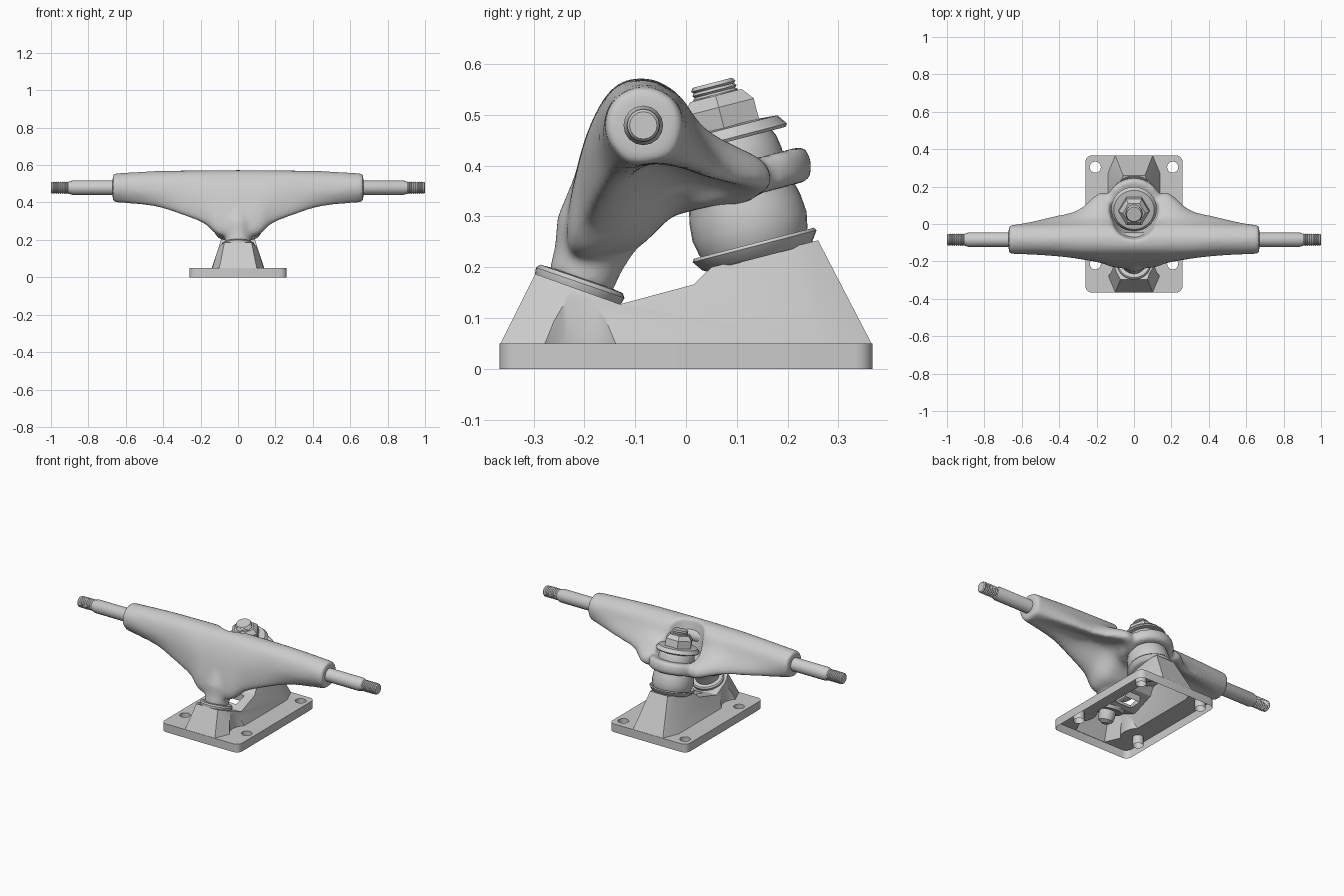
import bpy, bmesh
from math import sin, cos, pi, radians
from mathutils import Vector, Matrix

if "Cube" in bpy.data.objects:
    bpy.data.objects.remove(bpy.data.objects["Cube"])


def make(name, verts, faces, matrix=None, smooth=None):
    me = bpy.data.meshes.new(name)
    me.from_pydata([tuple(v) for v in verts], [], faces)
    if matrix:
        me.transform(matrix)
    bm = bmesh.new()
    bm.from_mesh(me)
    bmesh.ops.recalc_face_normals(bm, faces=bm.faces)
    bm.to_mesh(me)
    bm.free()
    ob = bpy.data.objects.new(name, me)
    bpy.context.collection.objects.link(ob)
    if smooth:
        shade(ob, smooth)
    return ob


def activate(ob):
    bpy.ops.object.select_all(action='DESELECT')
    ob.select_set(True)
    bpy.context.view_layer.objects.active = ob


def shade(ob, angle):
    activate(ob)
    bpy.ops.object.shade_smooth_by_angle(angle=radians(angle))


def stack(name, rings, matrix=None, smooth=None):
    """Skin a list of equal-length point rings and cap both ends."""
    n = len(rings[0])
    verts = [v for r in rings for v in r]
    faces = [(i * n + j, i * n + (j + 1) % n, (i + 1) * n + (j + 1) % n, (i + 1) * n + j)
             for i in range(len(rings) - 1) for j in range(n)]
    faces += [tuple(range(n)), tuple(range(len(verts) - n, len(verts)))]
    return make(name, verts, faces, matrix, smooth)


def lathe(name, profile, matrix=None, n=32, smooth=35):
    """Turn (radius, height) pairs about the local z axis."""
    rings = [[(r * cos(2 * pi * k / n), r * sin(2 * pi * k / n), h) for k in range(n)]
             for r, h in profile]
    return stack(name, rings, matrix, smooth)


def modify(ob, kind, **settings):
    m = ob.modifiers.new(kind.title(), kind)
    for k, v in settings.items():
        setattr(m, k, v)
    activate(ob)
    bpy.ops.object.modifier_apply(modifier=m.name)


def boolean(ob, tool, op='DIFFERENCE'):
    tool.hide_render = True
    modify(ob, 'BOOLEAN', object=tool, operation=op, solver='EXACT')
    bpy.data.objects.remove(tool)


def curve_through(pts, steps, closed):
    """Catmull-Rom points through pts, which may be vectors."""
    n = len(pts)
    out = []
    for i in range(n if closed else n - 1):
        idx = [(i + d) % n if closed else min(max(i + d, 0), n - 1) for d in (-1, 0, 1, 2)]
        a, b, c, d = (pts[j] for j in idx)
        for s in range(steps):
            t = s / steps
            out.append(0.5 * (2 * b + (c - a) * t + (2 * a - 5 * b + 4 * c - d) * t * t
                              + (3 * b - a - 3 * c + d) * t ** 3))
    if not closed:
        out.append(pts[-1])
    return out


KING = Matrix.Translation((0, 0.14, 0.222)) @ Matrix.Rotation(radians(14.5), 4, 'X')
PIVOT = Matrix.Translation((0, -0.212, 0.158)) @ Matrix.Rotation(radians(-19), 4, 'X')
AXLE = Matrix.Translation((0, -0.084, 0.479)) @ Matrix.Rotation(pi / 2, 4, 'Y')

# --- Base: tapered pedestal with a stepped top, open underneath ---
def oct_ring(z, xi, xo, yf, yb, m):
    return [(xi, yf, z), (xo, -m, z), (xo, m, z), (xi, yb, z),
            (-xi, yb, z), (-xo, m, z), (-xo, -m, z), (-xi, yf, z)]

pedestal = stack("pedestal_tool", [oct_ring(z, *r) for z, r in (
    (0.03, (0.1, 0.14, -0.365, 0.365, 0.27)),
    (0.05, (0.1, 0.14, -0.365, 0.365, 0.27)),
    (0.27, (0.055, 0.068, -0.255, 0.251, 0.19)))])
top_line = [(-0.4, 0.224), (-0.13, 0.127), (0.015, 0.166), (0.05, 0.2),
            (0.4, 0.288), (0.4, 0.5), (-0.4, 0.5)]
boolean(pedestal, stack("top_cut", [[(x, y, z) for y, z in top_line] for x in (-0.3, 0.3)]))
boolean(pedestal, stack("saddle_cut", [[(x, y, z) for x, y in
        ((-0.05, -0.09), (0.05, -0.09), (0.05, -0.01), (-0.05, -0.01))] for z in (0.12, 0.3)]))
for sx in (-1, 1):
    boolean(pedestal, lathe("bolt_clearance", [(0.1, 0.0), (0.1, 0.3)],
                            Matrix.Translation((sx * 0.21, -0.21, 0)), 24, None))

outline = []
for cx, cy, a0 in ((1, 1, 0), (-1, 1, 90), (-1, -1, 180), (1, -1, 270)):
    for k in range(5):
        a = radians(a0 + 22.5 * k)
        outline.append((cx * 0.225 + 0.035 * cos(a), cy * 0.332 + 0.035 * sin(a)))
base = stack("baseplate", [[(x, y, z) for x, y in outline] for z in (0, 0.05)])
boolean(base, pedestal, 'UNION')
for sx in (-1, 1):
    for y in (-0.213, 0.304):
        boolean(base, lathe("bolt_hole", [(0.03, -0.1), (0.03, 0.1)],
                            Matrix.Translation((sx * 0.207, y, 0)), 16, None))
bm = bmesh.new()
bm.from_mesh(base.data)
flat = [f for f in bm.faces if abs(f.normal.z) > 0.99
        and (f.calc_center_median().z < 0.001 or abs(f.calc_center_median().z - 0.12) < 0.001)]
bmesh.ops.delete(bm, geom=flat, context='FACES')
bm.to_mesh(base.data)
bm.free()
shade(base, 25)

# --- Hanger: lofted beam with front and rear webs, pivot leg and yoke ---
stations = [  # |x|, then (y, z) around the section from the front leg tip
    (0.66, [(-.125, .412), (-.158, .465), (-.14, .53), (-.083, .556), (-.028, .533),
            (-.006, .49), (-.015, .44), (-.035, .415), (-.08, .402), (-.1, .402)]),
    (0.45, [(-.15, .39), (-.17, .46), (-.145, .537), (-.083, .568), (-.02, .537),
            (.01, .48), (.035, .42), (.02, .39), (-.06, .405), (-.12, .382)]),
    (0.30, [(-.18, .348), (-.183, .45), (-.15, .543), (-.083, .571), (-.018, .54),
            (.02, .48), (.07, .41), (.06, .372), (-.06, .41), (-.14, .342)]),
    (0.18, [(-.203, .30), (-.198, .44), (-.152, .543), (-.083, .572), (-.015, .54),
            (.04, .47), (.155, .405), (.145, .35), (-.03, .385), (-.14, .30)]),
    (0.09, [(-.23, .235), (-.208, .42), (-.153, .543), (-.083, .572), (-.015, .54),
            (.03, .46), (.13, .41), (.12, .325), (-.01, .32), (-.11, .24)])]
full = [(-x, p) for x, p in stations] + [(x, p) for x, p in reversed(stations)]
sections = [curve_through([Vector((x, y, z)) for y, z in p], 4, True) for x, p in full]
rails = [curve_through([s[j] for s in sections], 6, False) for j in range(len(sections[0]))]
hanger = stack("hanger", [list(r) for r in zip(*rails)])
pieces = [
    lathe("leg", [(0.066, 0.01), (0.07, 0.06), (0.085, 0.12), (0.08, 0.2)], PIVOT),
    lathe("yoke", [(0.13, 0.118), (0.146, 0.13), (0.15, 0.16), (0.146, 0.182), (0.135, 0.188)], KING),
    lathe("beam_ends", [(0.07, -0.67), (0.076, -0.662), (0.078, -0.6),
                        (0.078, 0.6), (0.076, 0.662), (0.07, 0.67)], AXLE)]
activate(hanger)
for p in pieces:
    p.select_set(True)
bpy.ops.object.join()
modify(hanger, 'REMESH', mode='VOXEL', voxel_size=0.009)
boolean(hanger, lathe("pocket_cut", [(0.122, 0.186), (0.13, 0.21), (0.13, 0.5)], KING))
modify(hanger, 'REMESH', mode='VOXEL', voxel_size=0.009)
modify(hanger, 'SMOOTH', factor=0.5, iterations=8)
shade(hanger, 50)

# --- Axle with threaded ends ---
half = [(0.039, 0.885), (0.033, 0.9)]
for k in range(8):
    half += [(0.033, 0.904 + k * 0.011), (0.029, 0.909 + k * 0.011)]
half += [(0.032, 0.994), (0.027, 1.0)]
lathe("axle", [(r, -h) for r, h in reversed(half)] + half, AXLE, 16)

# --- Pivot cup and pin ---
lathe("pivot_cup", [(0.078, -0.02), (0.09, 0.0), (0.092, 0.012), (0.086, 0.02), (0.06, 0.022)], PIVOT)
lathe("pivot_pin", [(0.02, -0.09), (0.04, -0.075), (0.045, -0.05), (0.045, 0.05)], PIVOT)

# --- Kingpin stack ---
lathe("lower_washer", [(0.105, -0.004), (0.112, 0.0), (0.126, 0.02), (0.122, 0.026), (0.1, 0.014)], KING)
lathe("lower_bushing", [(0.1, 0.008), (0.11, 0.03), (0.116, 0.06), (0.113, 0.095), (0.104, 0.135)], KING)
lathe("upper_bushing", [(0.1, 0.17), (0.1, 0.195), (0.096, 0.22), (0.085, 0.245)], KING)
lathe("upper_washer", [(0.1, 0.24), (0.118, 0.232), (0.122, 0.238), (0.108, 0.258), (0.06, 0.262)], KING)
lathe("kingpin", [(0.045, -0.03), (0.045, 0.315), (0.045, 0.328), (0.041, 0.332), (0.045, 0.336),
                  (0.041, 0.341), (0.045, 0.345), (0.04, 0.352)], KING, 20)
nut = lathe("kingpin_nut", [(0.082, 0.255), (0.082, 0.302), (0.07, 0.316), (0.06, 0.326)], KING, 6, None)
shade(nut, 20)
